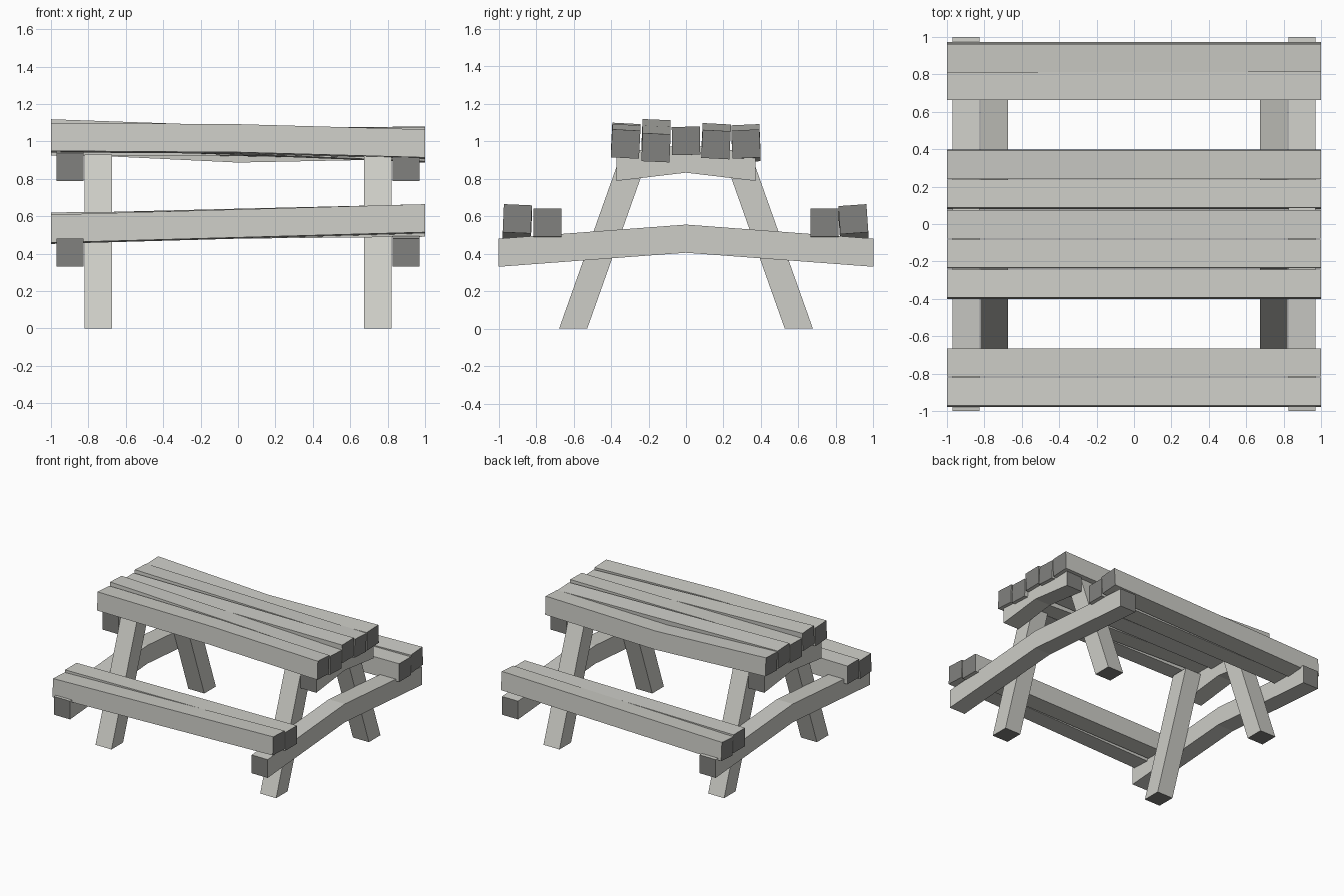
import bpy
import bmesh
from math import radians
from mathutils import Matrix, Vector

cube = bpy.data.objects.get("Cube")
if cube:
    bpy.data.objects.remove(cube, do_unlink=True)


def make_material(name, rgb):
    mat = bpy.data.materials.new(name)
    mat.use_nodes = True
    mat.diffuse_color = (*rgb, 1)
    mat.node_tree.nodes["Principled BSDF"].inputs["Base Color"].default_value = (*rgb, 1)
    return mat


wood = make_material("pale grey wood", (0.61, 0.61, 0.57))
end_grain = make_material("dark end grain", (0.22, 0.22, 0.21))

T = 0.15  # timber thickness


def beam(name, rings):
    """Loft four-cornered sections into a timber with dark cut ends."""
    bm = bmesh.new()
    loops = [[bm.verts.new(p) for p in ring] for ring in rings]
    for a, b in zip(loops, loops[1:]):
        for i in range(4):
            j = (i + 1) % 4
            bm.faces.new((a[i], a[j], b[j], b[i]))
    for loop in (loops[0], loops[-1]):
        bm.faces.new(loop).material_index = 1
    bmesh.ops.recalc_face_normals(bm, faces=bm.faces[:])
    mesh = bpy.data.meshes.new(name)
    bm.to_mesh(mesh)
    bm.free()
    mesh.materials.append(wood)
    mesh.materials.append(end_grain)
    obj = bpy.data.objects.new(name, mesh)
    bpy.context.collection.objects.link(obj)


def plank(name, y, roll, heights):
    """Long board along x; heights are its centre at both ends and the middle."""
    turn = Matrix.Rotation(radians(roll), 3, 'X')
    h = T / 2
    section = [turn @ Vector((0, u * h, v * h))
               for u, v in ((-1, -1), (1, -1), (1, 1), (-1, 1))]
    beam(name, [[p + Vector((x, y, z)) for p in section]
                for x, z in zip((-1, 0, 1), heights)])


def bent_support(name, side, half, z_end, z_mid):
    """Cross beam along y, raised in the middle."""
    x0, x1 = side * 0.825, side * 0.97
    beam(name, [[(x0, y, z), (x1, y, z), (x1, y, z + T), (x0, y, z + T)]
                for y, z in ((-half, z_end), (0, z_mid), (half, z_end))])


# Table top boards
plank("table_board_front", -0.322, -3, (1.02, 1.013, 0.985))
plank("table_board_front_inner", -0.16, -2.5, (1.04, 1.005, 0.965))
plank("table_board_middle", 0, 1, (1.0, 1.0, 1.002))
plank("table_board_back_inner", 0.16, -3, (1.018, 1.0, 0.982))
plank("table_board_back", 0.32, 2.5, (1.013, 0.965, 0.985))

# Bench boards
plank("bench_board_front_outer", -0.9, -2.5, (0.53, 0.558, 0.586))
plank("bench_board_front_inner", -0.74, 0, (0.545, 0.555, 0.565))
plank("bench_board_back_inner", 0.738, 0, (0.545, 0.555, 0.565))
plank("bench_board_back_outer", 0.893, 4, (0.535, 0.56, 0.584))

# Cross beams and splayed legs at both ends
for side, label in ((1, "left"), (-1, "right")):
    bent_support("bench_support_" + label, side, 1.0, 0.33, 0.405)
    bent_support("table_support_" + label, side, 0.37, 0.788, 0.832)
    x0, x1 = side * 0.675, side * 0.82
    for front, where in ((-1, "front"), (1, "back")):
        beam("leg_" + where + "_" + label,
             [[(x0, front * y, z), (x1, front * y, z),
               (x1, front * (y + T), z), (x0, front * (y + T), z)]
              for y, z in ((0.527, 0), (0.197, 0.93))])
